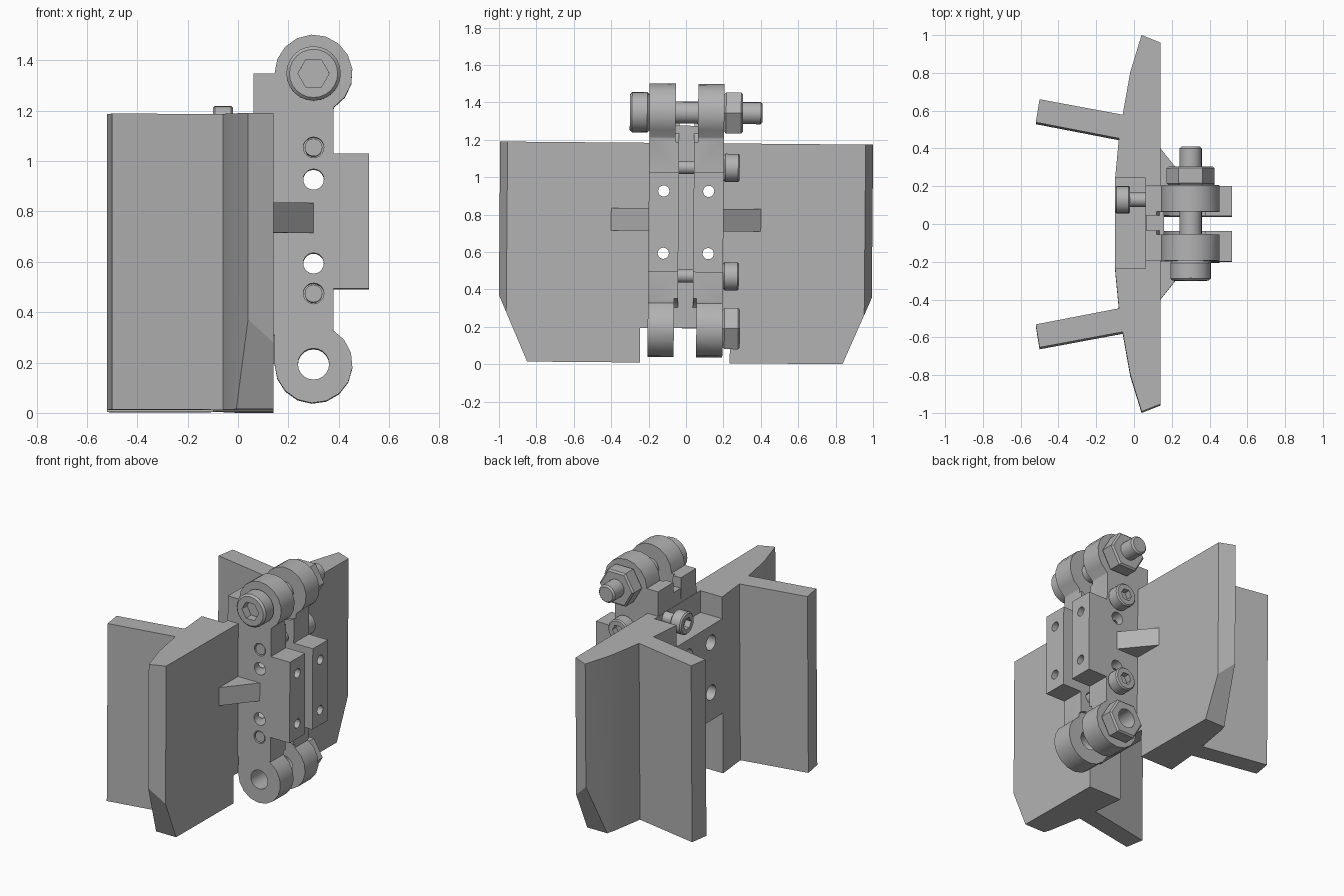
import bpy, bmesh, math
from mathutils import Matrix, Vector

cube = bpy.data.objects.get("Cube")
if cube:
    bpy.data.objects.remove(cube, do_unlink=True)

steel = bpy.data.materials.new("grey_steel")
steel.use_nodes = True
GREY = (0.45, 0.45, 0.45, 1)
steel.diffuse_color = GREY
steel.node_tree.nodes["Principled BSDF"].inputs["Base Color"].default_value = GREY

parts = []
PLACE = {"x": lambda a, b, t: (t, a, b),
         "y": lambda a, b, t: (a, t, b),
         "z": lambda a, b, t: (a, b, t)}


def prism(name, pts, axis, lo, hi, chamfer=0, keep=True):
    """Extrude a 2D outline along an axis, optionally chamfering its rims."""
    bm = bmesh.new()
    rings = [[bm.verts.new(PLACE[axis](a, b, t)) for a, b in pts] for t in (lo, hi)]
    caps = [bm.faces.new(r) for r in rings]
    n = len(pts)
    for i in range(n):
        j = (i + 1) % n
        bm.faces.new((rings[0][i], rings[0][j], rings[1][j], rings[1][i]))
    bmesh.ops.recalc_face_normals(bm, faces=bm.faces)
    if chamfer:
        edges = list({e for f in caps for e in f.edges})
        bmesh.ops.bevel(bm, geom=edges, offset=chamfer, segments=1, affect="EDGES")
    mesh = bpy.data.meshes.new(name)
    bm.to_mesh(mesh)
    bm.free()
    mesh.materials.append(steel)
    ob = bpy.data.objects.new(name, mesh)
    bpy.context.collection.objects.link(ob)
    if keep:
        parts.append(ob)
    return ob


def arc(cx, cy, r, start=0, end=360, n=20):
    count = n if end - start == 360 else n + 1
    angles = [math.radians(start + (end - start) * i / n) for i in range(count)]
    return [(cx + r * math.cos(a), cy + r * math.sin(a)) for a in angles]


def rect(a0, a1, b0, b1):
    return [(a0, b0), (a1, b0), (a1, b1), (a0, b1)]


def cutter(pts, axis, lo, hi):
    return prism("cutter", pts, axis, lo, hi, keep=False)


def carve(ob, cutters):
    """Subtract every cutter, then discard them."""
    for c in cutters:
        m = ob.modifiers.new("cut", "BOOLEAN")
        m.operation, m.solver, m.object = "DIFFERENCE", "EXACT", c
    bpy.context.view_layer.update()
    graph = bpy.context.evaluated_depsgraph_get()
    mesh = bpy.data.meshes.new_from_object(ob.evaluated_get(graph))
    ob.modifiers.clear()
    ob.data = mesh
    for c in cutters:
        bpy.data.objects.remove(c, do_unlink=True)


LINK_X = 0.3
LUG_LOW, LUG_TOP, LUG_R = 0.185, 1.338, 0.155
HOLE_Z = (0.585, 0.918)
SCREW_Z = (0.465, 1.045)


def cross_bolt_holes():
    return [cutter(arc(s * 0.12, z, 0.03), "x", -0.3, 0.7)
            for s in (-1, 1) for z in HOLE_Z]


# Shoe plate with two angled fins
half = [(0.14, 0.957), (0.04, 0.997), (-0.02, 0.8), (-0.06, 0.575),
        (-0.5, 0.657), (-0.52, 0.535), (-0.08, 0.45), (-0.1, 0.24)]
shoe = prism("shoe_plate", half + [(x, -y) for x, y in reversed(half)], "z", 0, 1.175)
cuts = [cutter(rect(-0.24, 0.24, -0.1, 0.185), "x", -0.3, 0.3),
        cutter(rect(-0.24, 0.24, -0.2, 0.4), "x", -0.31, 0.06),
        cutter(rect(-0.24, 0.24, 1.03, 1.3), "x", -0.3, 0.06)]
for s in (-1, 1):
    cuts.append(cutter([(s * 0.8, -0.1), (s * 1.04, 0.455), (s * 1.2, -0.1)], "x", -0.8, 0.8))
    cuts += [cutter(arc(s * 0.12, z, 0.05), "x", -0.32, 0.04) for z in HOLE_Z]
carve(shoe, cuts + cross_bolt_holes())

# Link cheeks with round lugs and a square pad
outline = arc(LINK_X, LUG_LOW, LUG_R, 180, 420, 11)
outline += [(0.38, 0.33), (0.38, 0.485), (0.52, 0.485), (0.52, 1.02), (0.38, 1.02), (0.38, 1.2)]
outline += arc(LINK_X, LUG_TOP, LUG_R, -58, 180, 11)
outline += [(0.062, LUG_TOP), (0.062, 0.95), (0.12, 0.9), (0.12, 0.3), (0.145, 0.3)]
for s, side in ((-1, "front"), (1, "rear")):
    lo, hi = sorted((s * 0.04, s * 0.2))
    cheek = prism(side + "_link_cheek", outline, "y", lo, hi)
    cuts = []
    for z in (LUG_LOW, LUG_TOP):
        cuts.append(cutter(arc(LINK_X, z, 0.062), "y", -0.4, 0.4))
        cuts.append(cutter(arc(LINK_X, z, 0.18), "y", -0.06, 0.06))
    cuts += [cutter(arc(LINK_X, z, 0.041), "y", -0.5, 0.5) for z in HOLE_Z + SCREW_Z]
    carve(cheek, cuts + cross_bolt_holes())
    # Side gusset
    prism(side + "_gusset", [(0.13, s * 0.195), (0.13, s * 0.4), (0.14, s * 0.4),
                             (LINK_X, s * 0.2), (LINK_X, s * 0.195)], "z", 0.705, 0.825)

# Web closing the gap between the cheeks
prism("link_web", rect(0.064, 0.16, -0.061, 0.061), "z", 0.9, 1.268)
prism("lower_web", rect(0.1, 0.16, -0.061, 0.061), "z", 0.187, 0.9)

# Hinge bolt with socket head and nut
head = prism("hinge_bolt_head", arc(LINK_X, LUG_TOP, 0.108, n=24), "y", -0.305, -0.2, 0.012)
carve(head, [cutter(arc(LINK_X, LUG_TOP, 0.062, n=6), "y", -0.4, -0.25)])
prism("hinge_bolt_shaft", arc(LINK_X, LUG_TOP, 0.059), "y", -0.22, 0.405, 0.01)
prism("hinge_nut", arc(LINK_X, LUG_TOP, 0.127, n=6), "y", 0.2, 0.3, 0.01)

# Hollow nut on the lower lug
low_nut = prism("lower_nut", arc(LINK_X, LUG_LOW, 0.127, n=6), "y", 0.2, 0.293, 0.01)
carve(low_nut, [cutter(arc(LINK_X, LUG_LOW, 0.062), "y", 0.1, 0.5)])

# Clamp screws through the cheeks
for z, label in zip(SCREW_Z, ("lower", "upper")):
    prism(label + "_screw_shaft", arc(LINK_X, z, 0.035), "y", -0.195, 0.22)
    cap = prism(label + "_screw_head", arc(LINK_X, z, 0.075), "y", 0.2, 0.285, 0.008)
    carve(cap, [cutter(arc(LINK_X, z, 0.04, n=6), "y", 0.245, 0.4)])

# Small screw in the back pocket
cap = prism("pocket_screw_head", arc(0.125, 1.14, 0.073), "x", -0.1, -0.02, 0.008)
carve(cap, [cutter(arc(0.125, 1.14, 0.04, n=6), "x", -0.2, -0.06)])
prism("pocket_screw_shaft", arc(0.125, 1.14, 0.038), "x", -0.03, 0.07)

# Slight lean of the whole assembly, then shading
lean = Matrix.Translation(Vector((0, -0.0065, 0.0075))) @ Matrix.Rotation(-0.0085, 4, "X")
bpy.ops.object.select_all(action="DESELECT")
for ob in parts:
    ob.data.transform(lean)
    ob.select_set(True)
bpy.context.view_layer.objects.active = shoe
bpy.ops.object.shade_smooth_by_angle(angle=math.radians(30))
